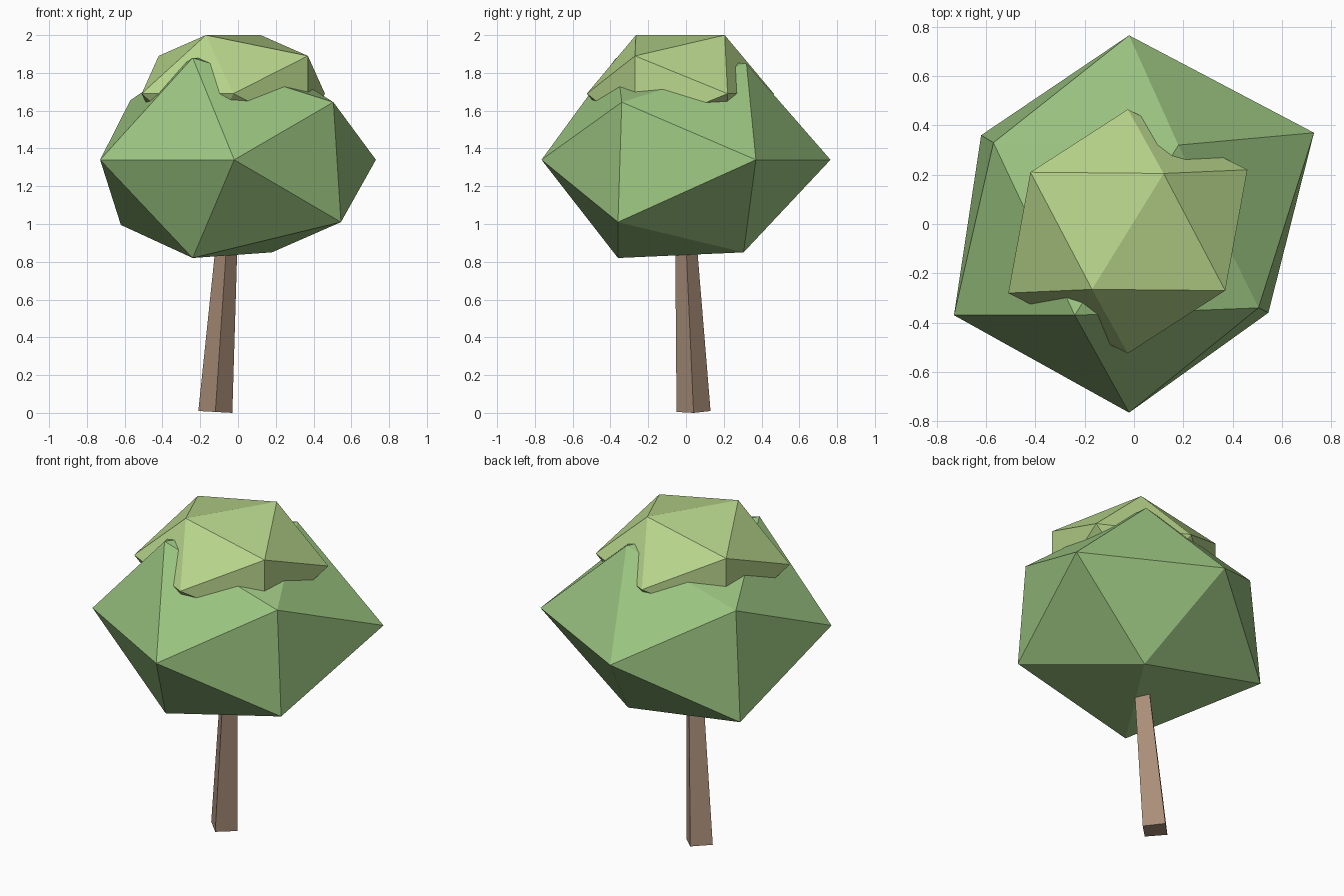
import bpy, bmesh

if "Cube" in bpy.data.objects:
    bpy.data.objects.remove(bpy.data.objects["Cube"])


def add_hull(name, points, colour):
    """Flat-shaded faceted solid wrapped around a few corner points."""
    bm = bmesh.new()
    for p in points:
        bm.verts.new(p)
    bmesh.ops.convex_hull(bm, input=bm.verts[:])
    bmesh.ops.recalc_face_normals(bm, faces=bm.faces[:])
    mesh = bpy.data.meshes.new(name)
    bm.to_mesh(mesh)
    bm.free()
    obj = bpy.data.objects.new(name, mesh)
    bpy.context.collection.objects.link(obj)
    mat = bpy.data.materials.new(name + "_colour")
    mat.diffuse_color = (*colour, 1)
    mat.use_nodes = True
    mat.node_tree.nodes["Principled BSDF"].inputs["Base Color"].default_value = mat.diffuse_color
    mesh.materials.append(mat)
    return obj


def diamond(x, y, z, r, tilt=0):
    """Square ring with its corners on the axes."""
    return [(x - r, y, z + tilt), (x, y - r, z + tilt / 2),
            (x + r, y, z), (x, y + r, z + tilt)]


# Trunk: leaning, tapered, four-sided
add_hull("trunk",
         diamond(-0.12, 0.04, 0, 0.09, 0.01) + diamond(-0.06, 0, 0.9, 0.057),
         (0.40, 0.27, 0.19))

# Lower foliage: large, slightly irregular 12-corner ball
add_hull("lower_foliage", [
    (-0.73, -0.37, 1.34), (0.73, 0.37, 1.34),
    (-0.02, -0.765, 1.34), (-0.02, 0.765, 1.34),
    (0.545, -0.36, 1.01), (-0.57, 0.33, 1.655),
    (-0.62, 0.36, 0.995), (0.505, -0.34, 1.645),
    (-0.24, -0.36, 0.82), (0.18, 0.305, 0.85),
    (-0.24, -0.37, 1.88), (0.18, 0.32, 1.85),
], (0.33, 0.56, 0.22))

# Upper foliage: smaller regular ball, point-symmetric, sunk into the lower one
cx, cy, cz = -0.025, -0.03, 1.69
half = [(0.485, 0.26, 0), (0, 0.495, 0), (0.395, -0.225, 0.2),
        (-0.395, 0.26, 0.2), (-0.145, -0.22, 0.31), (0.145, 0.25, 0.31)]
half = [(0.485, 0.25, 0), (0, 0.495, 0), (0.395, -0.24, 0.2),
        (-0.395, 0.24, 0.2), (-0.145, -0.235, 0.31), (0.145, 0.235, 0.31)]
add_hull("upper_foliage",
         [(cx + s * x, cy + s * y, cz + s * z)
          for x, y, z in half for s in (1, -1)],
         (0.48, 0.67, 0.26))
